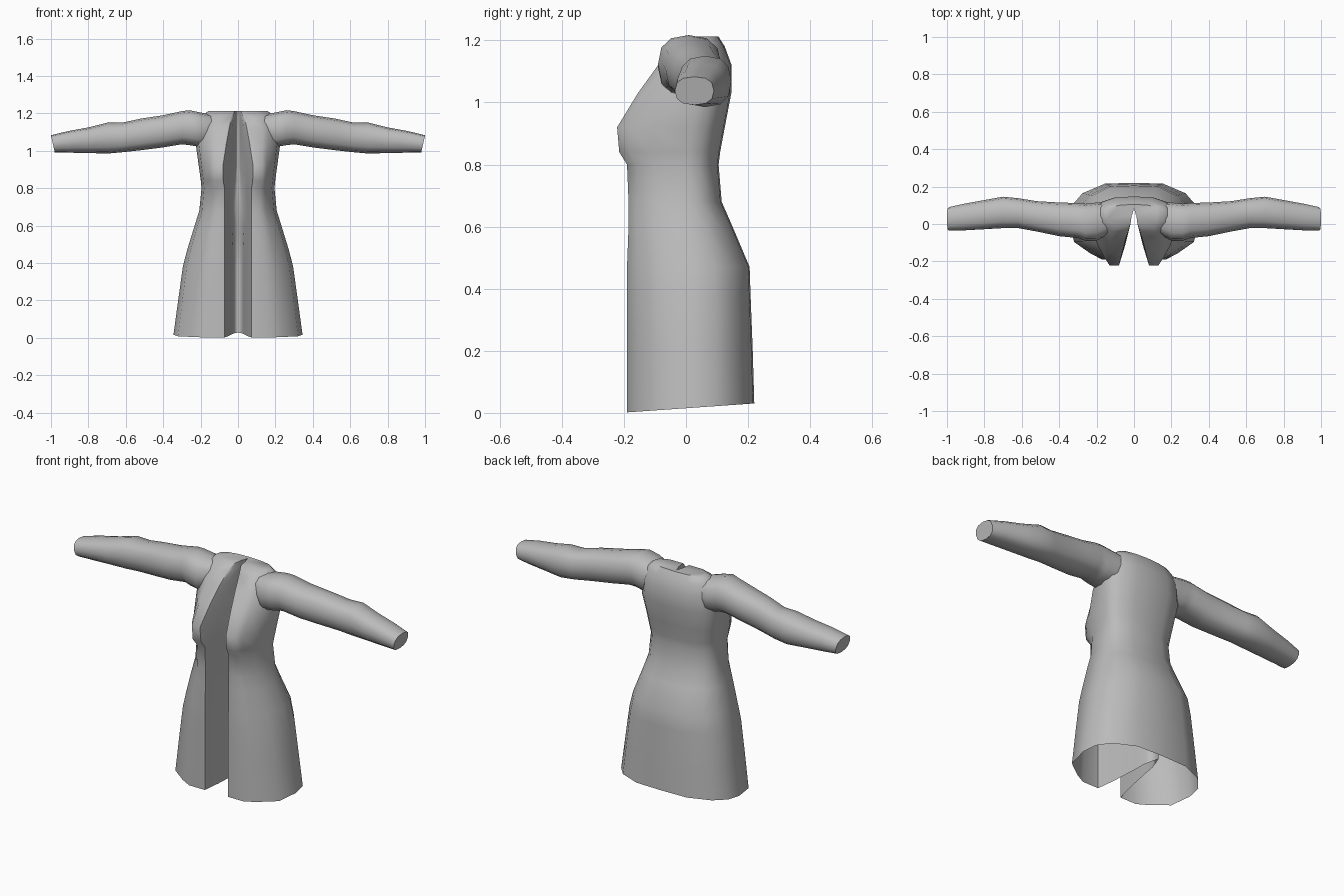
import bpy, bmesh, math

cloth = bpy.data.materials.new("grey_cloth")
cloth.diffuse_color = (0.5, 0.5, 0.5, 1)


def finish(name, rings, closed, caps, angle):
    """Loft rings of points, mirror across x and shade smooth."""
    bm = bmesh.new()
    rows = [[bm.verts.new(p) for p in r] for r in rings]
    for a, b in zip(rows, rows[1:]):
        n = len(a)
        for i in range(n if closed else n - 1):
            j = (i + 1) % n
            bm.faces.new((a[i], a[j], b[j], b[i]))
    for k in caps:
        bm.faces.new(rows[k])
    bmesh.ops.recalc_face_normals(bm, faces=bm.faces)
    me = bpy.data.meshes.new(name)
    bm.to_mesh(me)
    bm.free()
    ob = bpy.data.objects.new(name, me)
    bpy.context.collection.objects.link(ob)
    me.materials.append(cloth)
    m = ob.modifiers.new("mirror", 'MIRROR')
    m.merge_threshold = 0.002
    bpy.context.view_layer.objects.active = ob
    ob.select_set(True)
    bpy.ops.object.shade_smooth_by_angle(angle=math.radians(angle))
    ob.select_set(False)


# coat body: z, back y, half width, side y, front y, front x, groove end y
levels = [
    (0.015, 0.22, 0.345, 0.02, -0.19, 0.17, 0.19),
    (0.20, 0.215, 0.32, 0.02, -0.19, 0.16, 0.185),
    (0.38, 0.208, 0.295, 0.02, -0.19, 0.15, 0.18),
    (0.47, 0.205, 0.272, 0.02, -0.19, 0.14, 0.17),
    (0.60, 0.15, 0.232, 0.00, -0.185, 0.13, 0.125),
    (0.68, 0.115, 0.207, 0.00, -0.185, 0.12, 0.095),
    (0.80, 0.105, 0.195, 0.00, -0.19, 0.12, 0.09),
    (0.84, 0.11, 0.199, 0.01, -0.215, 0.13, 0.09),
    (0.92, 0.125, 0.21, 0.02, -0.222, 0.13, 0.09),
    (1.03, 0.146, 0.225, 0.04, -0.155, 0.13, 0.10),
    (1.12, 0.147, 0.215, 0.04, -0.09, 0.13, 0.10),
    (1.18, 0.125, 0.20, 0.04, -0.04, 0.12, 0.10),
    (1.212, 0.105, 0.16, 0.05, 0.00, 0.10, 0.085),
]
rings = []
for z, yb, w, ys, yf, xf, yg in levels:
    skirt = max(0.0, min(1.0, (0.9 - z) / 0.2))
    xe = 0.25 * (0.1 - yf)
    xw = 0.012 + 0.02 * skirt
    pts = [(0, yb), (0.45 * w, yb - 0.004), (0.8 * w, ys + 0.72 * (yb - ys)),
           (0.96 * w, ys + 0.4 * (yb - ys)), (w, ys),
           (0.93 * w, ys + 0.55 * (yf - ys)), (0.5 * (xf + 0.85 * w), ys + 0.85 * (yf - ys)),
           (xf, yf), (xe, yf), (0.5 * (xe + xw), 0.5 * yf),
           (xw, 0.05), (xw * 0.8, 0.6 * yg), (0, yg)]
    slope = 0.07 if z < 0.1 else 0.0
    rings.append([(x, y, z + slope * y) for x, y in pts])
finish("coat_body", rings, False, [-1], 50)

# sleeves: x, bottom z, top z, front y, back y
sleeve = [
    (0.13, 1.04, 1.19, -0.05, 0.11),
    (0.20, 1.02, 1.205, -0.09, 0.115),
    (0.26, 1.03, 1.217, -0.09, 0.108),
    (0.30, 1.035, 1.212, -0.075, 0.112),
    (0.40, 1.018, 1.19, -0.065, 0.115),
    (0.52, 1.003, 1.172, -0.04, 0.122),
    (0.62, 0.992, 1.15, -0.022, 0.138),
    (0.70, 0.985, 1.15, -0.022, 0.146),
    (0.80, 0.988, 1.125, -0.028, 0.128),
    (0.91, 0.99, 1.105, -0.034, 0.108),
    (0.99, 0.992, 1.083, -0.036, 0.09),
]
N = 12
rings = []
for x, z0, z1, y0, y1 in sleeve:
    ring = []
    for i in range(N):
        t = 2 * math.pi * i / N
        c, s = math.cos(t), math.sin(t)
        # slightly squared section
        c, s = [math.copysign(abs(v) ** 0.8, v) for v in (c, s)]
        tip = 0.01 * s if x > 0.95 else 0
        ring.append((x + tip, (y0 + y1) / 2 + c * (y1 - y0) / 2,
                     (z0 + z1) / 2 + s * (z1 - z0) / 2))
    rings.append(ring)
finish("sleeves", rings, True, [-1], 50)
